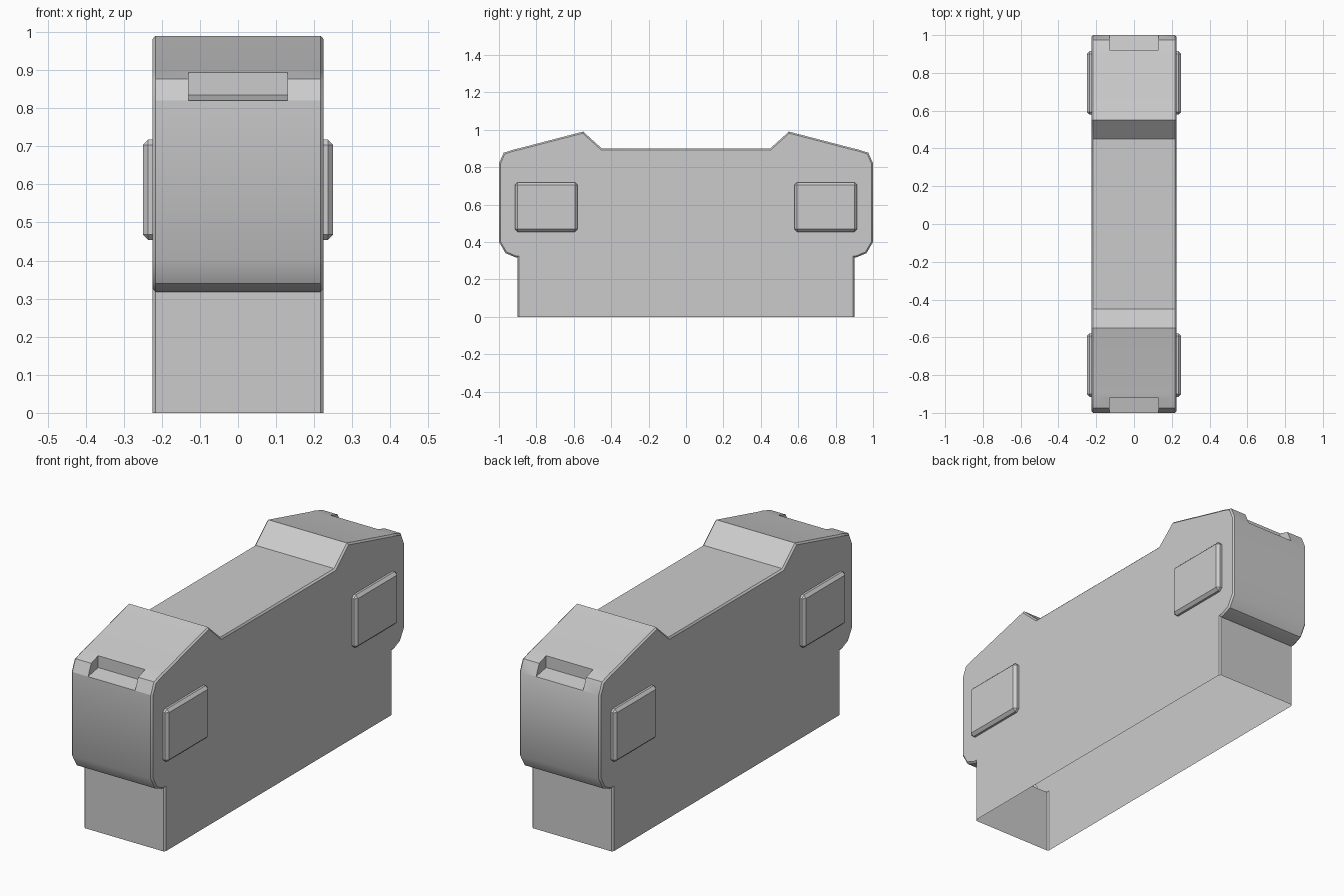
import bpy, bmesh

if "Cube" in bpy.data.objects:
    bpy.data.objects.remove(bpy.data.objects["Cube"])

HALF_WIDTH = 0.225


def finish(name, bm):
    mesh = bpy.data.meshes.new(name)
    bm.to_mesh(mesh)
    bm.free()
    obj = bpy.data.objects.new(name, mesh)
    bpy.context.collection.objects.link(obj)
    return obj


def extrude_profile(points, half):
    """Solid from a (y, z) outline, spanning -half..half in x."""
    bm = bmesh.new()
    a = [bm.verts.new((-half, y, z)) for y, z in points]
    b = [bm.verts.new((half, y, z)) for y, z in points]
    n = len(points)
    bm.faces.new(a)
    bm.faces.new(b[::-1])
    for i in range(n):
        j = (i + 1) % n
        bm.faces.new((a[j], a[i], b[i], b[j]))
    bmesh.ops.recalc_face_normals(bm, faces=bm.faces)
    return bm


# Main body: symmetrical side outline with chamfered side rims
half_outline = [(0.9, 0), (0.9, 0.318), (0.912, 0.318), (0.965, 0.34),
                (1.0, 0.4), (1.0, 0.82), (0.975, 0.877), (0.912, 0.897),
                (0.895, 0.9), (0.55, 0.99), (0.45, 0.9)]
outline = half_outline + [(-y, z) for y, z in reversed(half_outline)]
bm = extrude_profile(outline, HALF_WIDTH)
rims = [e for e in bm.edges
        if abs(e.verts[0].co.x - e.verts[1].co.x) < 1e-5
        and max(v.co.z for v in e.verts) > 0.01]
bmesh.ops.bevel(bm, geom=rims, offset=0.008, segments=1, profile=0.5,
                affect='EDGES', clamp_overlap=False)
body = finish("body", bm)

# Latch recess at the top of each end
for s in (-1, 1):
    notch = [(0.92 * s, 1.0), (0.92 * s, 0.835), (1.08 * s, 0.805), (1.08 * s, 1.0)]
    cutter = finish("recess_cutter", extrude_profile(notch, 0.13))
    cutter.hide_render = True
    mod = body.modifiers.new("recess", 'BOOLEAN')
    mod.operation = 'DIFFERENCE'
    mod.solver = 'EXACT'
    mod.object = cutter
    bpy.context.view_layer.objects.active = body
    bpy.ops.object.modifier_apply(modifier=mod.name)
    bpy.data.objects.remove(cutter)

# The shell is open underneath
bm = bmesh.new()
bm.from_mesh(body.data)
bottom = [f for f in bm.faces if all(v.co.z < 1e-4 for v in f.verts)]
bmesh.ops.delete(bm, geom=bottom, context='FACES')
bm.to_mesh(body.data)
bm.free()

parts = [body]

# Raised chamfered pads on both sides
for sx, side in ((-1, "left"), (1, "right")):
    for sy, end in ((-1, "front"), (1, "back")):
        bm = bmesh.new()
        bmesh.ops.create_cube(bm, size=1)
        for v in bm.verts:
            v.co.x = sx * (0.25 if v.co.x * sx > 0 else HALF_WIDTH)
            v.co.y = sy * 0.747 + v.co.y * 0.336
            v.co.z = 0.586 + v.co.z * 0.264
        bmesh.ops.recalc_face_normals(bm, faces=bm.faces)
        back = [f for f in bm.faces
                if all(abs(abs(v.co.x) - HALF_WIDTH) < 1e-5 for v in f.verts)]
        bmesh.ops.delete(bm, geom=back, context='FACES_ONLY')
        edges = [e for e in bm.edges if not e.is_boundary]
        bmesh.ops.bevel(bm, geom=edges, offset=0.014, segments=1,
                        profile=0.5, affect='EDGES')
        parts.append(finish(f"side_pad_{side}_{end}", bm))

# Soft rounded ends, crisp chamfers
bpy.ops.object.select_all(action='DESELECT')
body.select_set(True)
bpy.context.view_layer.objects.active = body
bpy.ops.object.shade_smooth_by_angle(angle=0.6)
